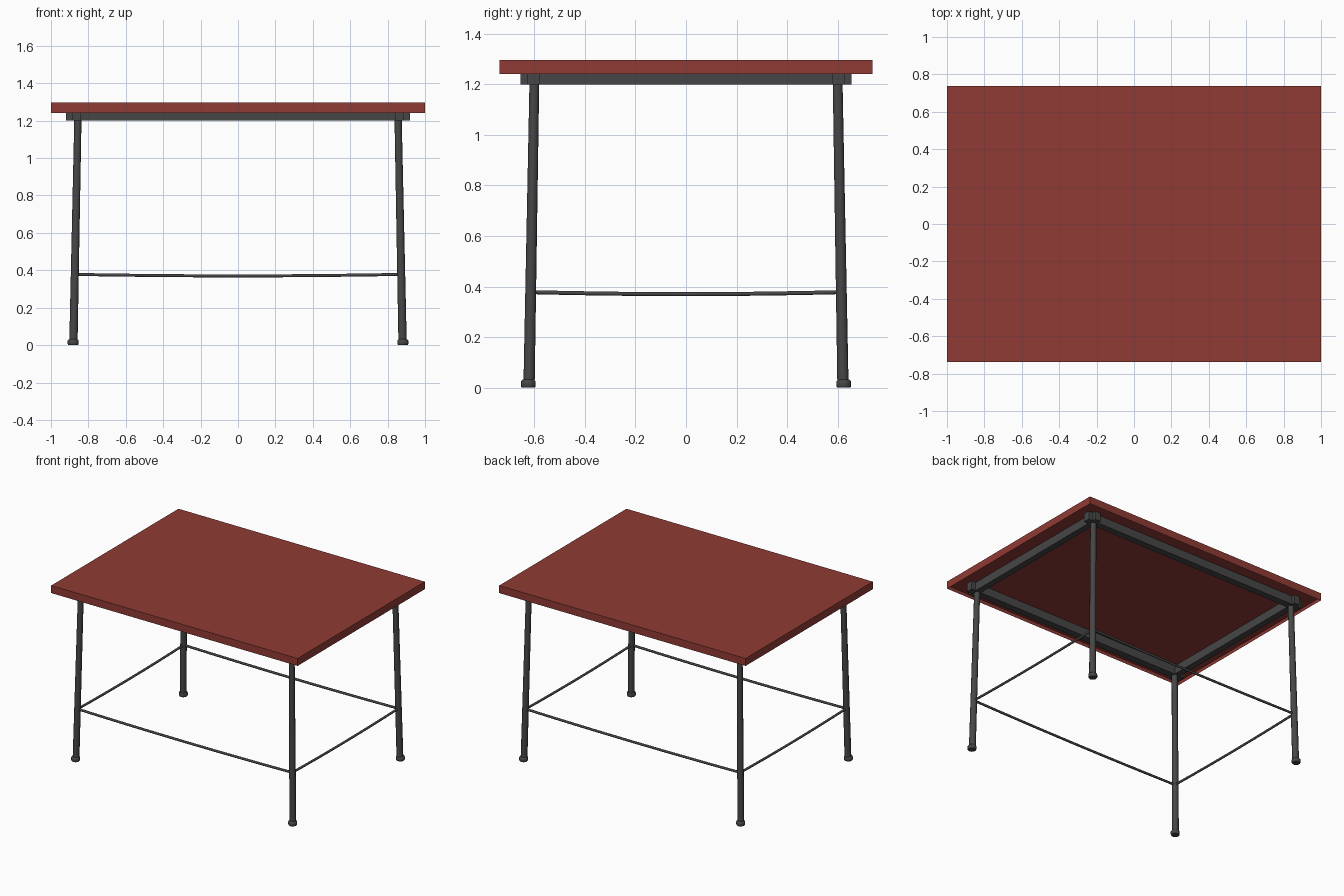
import bpy
import bmesh
import math
from mathutils import Vector

if "Cube" in bpy.data.objects:
    bpy.data.objects.remove(bpy.data.objects["Cube"])


def material(name, rgb):
    m = bpy.data.materials.new(name)
    m.diffuse_color = (*rgb, 1)
    m.use_nodes = True
    m.node_tree.nodes["Principled BSDF"].inputs["Base Color"].default_value = m.diffuse_color
    return m


RED = material("red_brown", (0.28, 0.043, 0.035))
METAL = material("dark_metal", (0.062, 0.062, 0.064))


def finish(bm, name, mat, smooth=True):
    bmesh.ops.recalc_face_normals(bm, faces=bm.faces)
    mesh = bpy.data.meshes.new(name)
    bm.to_mesh(mesh)
    bm.free()
    ob = bpy.data.objects.new(name, mesh)
    bpy.context.collection.objects.link(ob)
    mesh.materials.append(mat)
    if smooth:
        bpy.ops.object.select_all(action='DESELECT')
        ob.select_set(True)
        bpy.context.view_layer.objects.active = ob
        bpy.ops.object.shade_smooth_by_angle(angle=math.radians(50))
    return ob


def box(name, mat, lo, hi):
    bm = bmesh.new()
    bmesh.ops.create_cube(bm, size=1)
    for v in bm.verts:
        v.co = [lo[i] + (v.co[i] + 0.5) * (hi[i] - lo[i]) for i in range(3)]
    return finish(bm, name, mat, False)


def tube(name, mat, rings, axis, sides=12):
    """Capped tube through (centre, radius) rings set square to the axis."""
    bm = bmesh.new()
    rot = Vector(axis).to_track_quat('Z', 'Y')
    loops = []
    for centre, r in rings:
        angles = [2 * math.pi * (i + 0.5) / sides for i in range(sides)]
        loops.append([bm.verts.new(Vector(centre) + rot @ Vector(
            (r * math.cos(a), r * math.sin(a), 0))) for a in angles])
    for a, b in zip(loops, loops[1:]):
        for i in range(sides):
            j = (i + 1) % sides
            bm.faces.new((a[i], a[j], b[j], b[i]))
    bm.faces.new(loops[0])
    bm.faces.new(loops[-1])
    return finish(bm, name, mat)


# Table top: shallow tray open underneath, with a thin rim
bm = bmesh.new()
bmesh.ops.create_cube(bm, size=1)
for v in bm.verts:
    v.co = (v.co.x * 2, v.co.y * 1.475, 1.2685 + v.co.z * 0.055)
under = [f for f in bm.faces if f.normal.z < -0.9]
bmesh.ops.inset_region(bm, faces=under, thickness=0.008)
for v in under[0].verts:
    v.co.z = 1.262
finish(bm, "table_top", RED, False)

# Support frame: bars that cross and overrun at the corners
for s, side in ((-1, "front"), (1, "back")):
    y = sorted((s * 0.58, s * 0.63))
    box(f"{side}_frame_bar", METAL, (-0.92, y[0], 1.2), (0.92, y[1], 1.262))
for s, side in ((-1, "left"), (1, "right")):
    x = sorted((s * 0.84, s * 0.885))
    box(f"{side}_frame_bar", METAL, (x[0], -0.655, 1.2), (x[1], 0.655, 1.262))

# Splayed, tapered legs with rounded feet
for sx, lr in ((-1, "left"), (1, "right")):
    for sy, fb in ((-1, "front"), (1, "back")):
        bottom = (sx * 0.88, sy * 0.621, 0.01)
        top = (sx * 0.856, sy * 0.6, 1.21)
        tube(f"{fb}_{lr}_leg", METAL, [(bottom, 0.023), (top, 0.02)], (0, 0, 1))
        tube(f"{fb}_{lr}_foot", METAL,
             [((sx * 0.881, sy * 0.624, z), r) for z, r in
              ((0, 0.026), (0.006, 0.03), (0.024, 0.03), (0.032, 0.023))],
             (0, 0, 1), 16)

# Thin stretchers with a slight sag, joining neighbouring legs
X, Y, R = 0.871, 0.615, 0.0085
STEPS = [i / 4 - 1 for i in range(9)]
for s, side in ((-1, "front"), (1, "back")):
    tube(f"{side}_stretcher", METAL,
         [((t * X, s * Y, 0.37 + 0.008 * t * t), R) for t in STEPS], (1, 0, 0), 8)
for s, side in ((-1, "left"), (1, "right")):
    tube(f"{side}_stretcher", METAL,
         [((s * X, t * Y, 0.37 + 0.008 * t * t), R) for t in STEPS], (0, 1, 0), 8)
